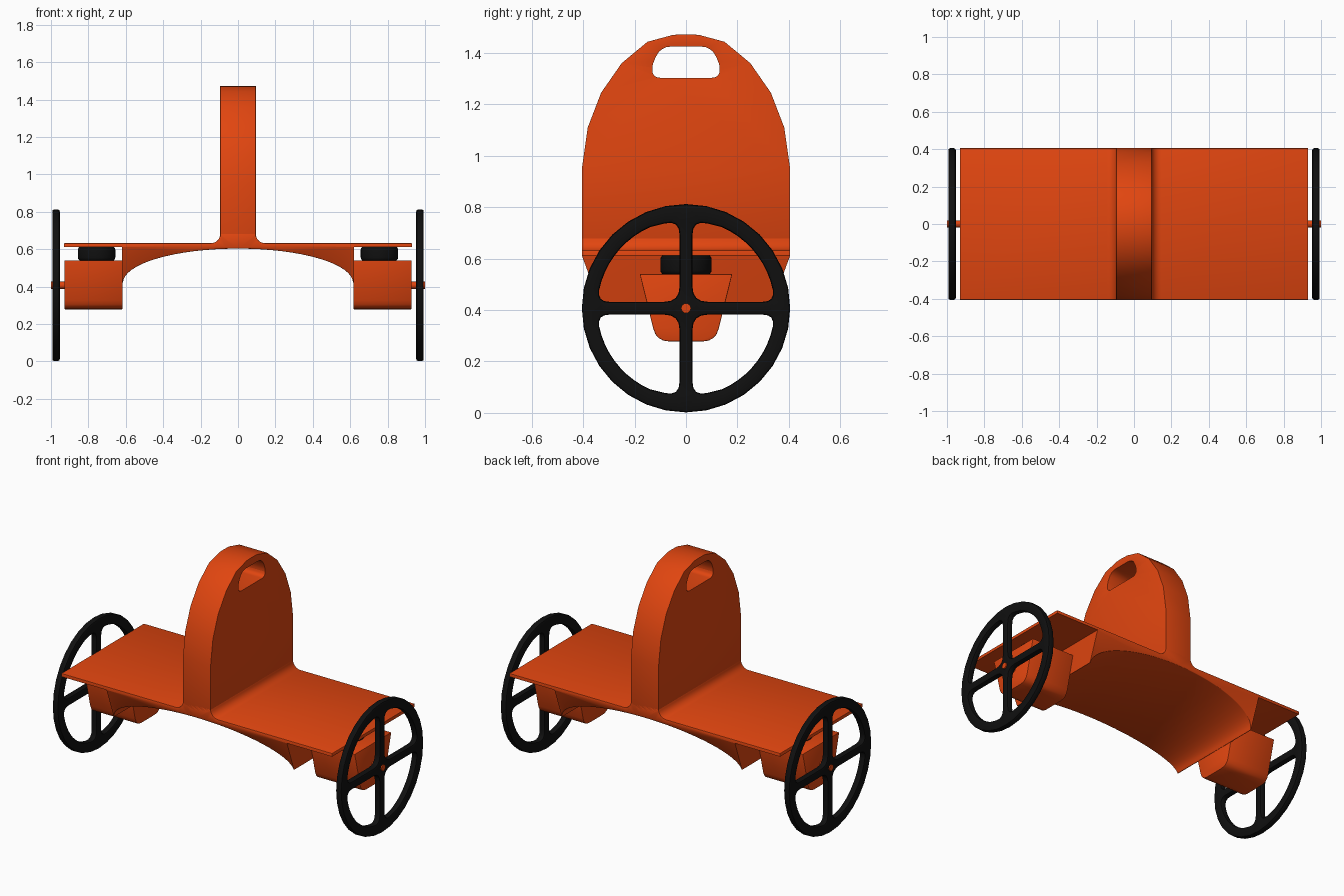
import bpy, bmesh
from math import sin, cos, asin, sqrt, radians, pi
from mathutils import Vector

if "Cube" in bpy.data.objects:
    bpy.data.objects.remove(bpy.data.objects["Cube"])


def material(name, rgb):
    m = bpy.data.materials.new(name)
    m.diffuse_color = (*rgb, 1)
    m.use_nodes = True
    m.node_tree.nodes["Principled BSDF"].inputs["Base Color"].default_value = m.diffuse_color
    return m


ORANGE = material("orange", (0.75, 0.06, 0.005))
BLACK = material("black", (0.005, 0.005, 0.005))


def rounded(corners, steps=4):
    """Outline from (u, v, radius) corners, each eased with a quadratic curve."""
    out = []
    for i, (u, v, r) in enumerate(corners):
        p = Vector((u, v))
        if not r:
            out.append(p)
            continue
        a = Vector(corners[i - 1][:2]) - p
        b = Vector(corners[(i + 1) % len(corners)][:2]) - p
        a, b = p + a.normalized() * r, p + b.normalized() * r
        for k in range(steps + 1):
            t = k / steps
            out.append(a * (1 - t) ** 2 + p * 2 * t * (1 - t) + b * t * t)
    return out


def finish(name, bm, mat, bevel=0.0, segments=2):
    bmesh.ops.recalc_face_normals(bm, faces=bm.faces)
    me = bpy.data.meshes.new(name)
    bm.to_mesh(me)
    bm.free()
    ob = bpy.data.objects.new(name, me)
    bpy.context.collection.objects.link(ob)
    me.materials.append(mat)
    bpy.ops.object.select_all(action='DESELECT')
    ob.select_set(True)
    bpy.context.view_layer.objects.active = ob
    if bevel:
        mod = ob.modifiers.new("bevel", 'BEVEL')
        mod.width, mod.segments = bevel, segments
        mod.limit_method, mod.angle_limit = 'ANGLE', radians(40)
        bpy.ops.object.convert(target='MESH')
    bpy.ops.object.shade_smooth_by_angle(angle=radians(35))
    return ob


def prism(loops, axis, lo, hi):
    """Extrude 2D loops (outline first, then holes) along an axis."""
    place = {'x': lambda u, v: (lo, u, v), 'y': lambda u, v: (u, lo, v)}[axis]
    bm = bmesh.new()
    for loop in loops:
        vs = [bm.verts.new(place(*p)) for p in loop]
        for i, v in enumerate(vs):
            bm.edges.new((vs[i - 1], v))
    n = Vector((1, 0, 0)) if axis == 'x' else Vector((0, 1, 0))
    bmesh.ops.triangle_fill(bm, use_beauty=True, edges=bm.edges[:], normal=n)
    top = bmesh.ops.extrude_face_region(bm, geom=bm.faces[:])['geom']
    bmesh.ops.translate(bm, vec=n * (hi - lo),
                        verts=[g for g in top if isinstance(g, bmesh.types.BMVert)])
    return bm


def mirrored(half):
    """Close a half outline by mirroring it in u."""
    return half + [(-u, v) for u, v in reversed(half) if abs(u) > 1e-6]


# body: deck, arched underside and fillet up to the backrest
half = [(0.615 * sin(t), 0.42 + 0.183 * cos(t)) for t in [k * pi / 32 for k in range(17)]]
half += [(0.62, 0.42), (0.62, 0.612), (0.93, 0.612), (0.93, 0.632)]
half += [(0.145 - 0.05 * sin(t), 0.682 - 0.05 * cos(t)) for t in [k * pi / 12 for k in range(7)]]
body = prism([mirrored([(u if u > 0.096 else min(u, 0.0945), v) for u, v in half])],
             'y', -0.405, 0.405)
bmesh.ops.bisect_plane(body, geom=body.verts[:] + body.edges[:] + body.faces[:],
                       plane_co=(0, 0, 0.612), plane_no=(0, 0, 1))
for v in body.verts:  # sides lean inwards below the deck
    if v.co.z < 0.612:
        v.co.y *= 1 - 0.37 * (0.612 - v.co.z) / 0.405
finish("deck_body", body, ORANGE, 0.006)

# backrest divider with hand hole
outline = mirrored([(0.0, 1.472), (0.05, 1.47), (0.15, 1.443), (0.25, 1.36), (0.33, 1.245),
                    (0.382, 1.11), (0.405, 0.95), (0.405, 0.62)])
hole = rounded([(-0.13, 1.303, 0.03), (0.13, 1.303, 0.03), (0.132, 1.35, 0.02),
                (0.1, 1.425, 0.045), (-0.1, 1.425, 0.045), (-0.132, 1.35, 0.02)])
finish("backrest", prism([outline, hole], 'x', -0.095, 0.095), ORANGE, 0.012, 3)

# one quarter opening of a wheel
S, R = 0.025, 0.345
a0 = asin(S / R)
gap = [(S, S, 0.06), (R * cos(a0), S, 0.045)]
gap += [(R * cos(t), R * sin(t), 0) for t in [radians(12 + 6 * k) for k in range(11)]]
gap += [(S, R * cos(a0), 0.06)]
gap[-2:-1] = []
quarter = rounded(gap)
HUB = 0.407


def wheel_loops():
    rim = [(0.405 * cos(k * pi / 16), HUB + 0.405 * sin(k * pi / 16)) for k in range(32)]
    holes = [[(su * p.x, HUB + sv * p.y) for p in quarter] for su in (-1, 1) for sv in (-1, 1)]
    return [rim] + holes


def cylinder(name, r, depth, loc, axis, mat, bevel, sides):
    bm = bmesh.new()
    bmesh.ops.create_cone(bm, cap_ends=True, segments=sides, radius1=r, radius2=r, depth=depth)
    for v in bm.verts:
        x, y, z = v.co
        v.co = Vector((z, y, x) if axis == 'x' else (x, y, z)) + Vector(loc)
    finish(name, bm, mat, bevel, 4)


box = rounded([(-0.18, 0.54, 0), (0.18, 0.54, 0), (0.115, 0.278, 0.05), (-0.115, 0.278, 0.05)])

for side, s in (("left", -1), ("right", 1)):
    # wheel, axle, axle box and rubber spring
    lo, hi = sorted((s * 0.953, s * 0.993))
    finish(side + "_wheel", prism(wheel_loops(), 'x', lo, hi), BLACK, 0.01)
    cylinder(side + "_axle", 0.019, 0.1, (s * 0.95, 0, HUB), 'x', ORANGE, 0, 16)
    lo, hi = sorted((s * 0.617, s * 0.928))
    finish(side + "_axle_box", prism([box], 'x', lo, hi), ORANGE, 0.005)
    cylinder(side + "_spring", 0.1, 0.08, (s * 0.756, 0, 0.576), 'z', BLACK, 0.02, 32)
